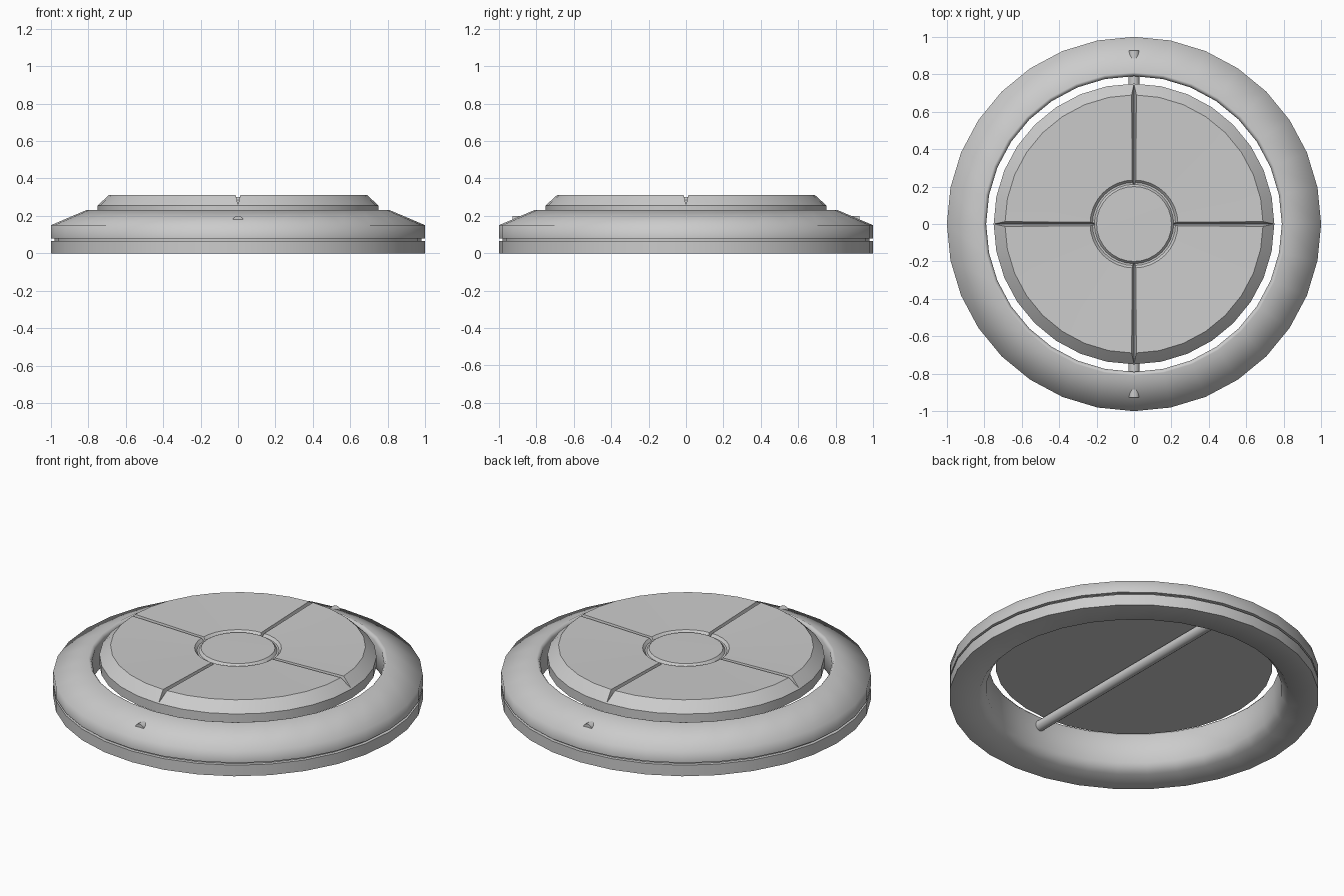
import bpy, bmesh, math
from mathutils import Matrix

if "Cube" in bpy.data.objects:
    bpy.data.objects.remove(bpy.data.objects["Cube"])


def finish(name, bm, angle=None):
    bmesh.ops.recalc_face_normals(bm, faces=bm.faces)
    mesh = bpy.data.meshes.new(name)
    bm.to_mesh(mesh)
    bm.free()
    ob = bpy.data.objects.new(name, mesh)
    bpy.context.collection.objects.link(ob)
    if angle:
        smooth(ob, angle)
    return ob


def smooth(ob, angle):
    bpy.ops.object.select_all(action='DESELECT')
    ob.select_set(True)
    bpy.context.view_layer.objects.active = ob
    bpy.ops.object.shade_smooth_by_angle(angle=math.radians(angle))


def lathe(name, profile, closed=False, steps=32, angle=None):
    bm = bmesh.new()
    vs = [bm.verts.new((0, r, z)) for r, z in profile]
    edges = [bm.edges.new(p) for p in zip(vs, vs[1:])]
    if closed:
        edges.append(bm.edges.new((vs[-1], vs[0])))
    bmesh.ops.spin(bm, geom=vs + edges, cent=(0, 0, 0), axis=(0, 0, 1),
                   angle=math.tau, steps=steps, use_merge=False)
    bmesh.ops.remove_doubles(bm, verts=bm.verts, dist=1e-4)
    return finish(name, bm, angle)


# Outer ring with a thin groove round its side
lathe("outer_ring", [(1, 0), (1, .066), (.98, .066), (.98, .08), (1, .08),
                     (1, .15), (.81, .231), (.8, .229), (.79, .215),
                     (.80, .05), (.84, 0)], closed=True, angle=75)

# Inner disc: shallow dish with a circular groove round the centre boss
disc = lathe("tilting_disc", [(0, .2), (.75, .2), (.75, .255), (.735, .27),
                              (.69, .312), (.235, .30), (.222, .285),
                              (.212, .285), (.2, .30), (0, .302)])

# Four radial V grooves cut into the disc
bm = bmesh.new()
for i in range(4):
    turn = Matrix.Rotation(i * math.pi / 2, 4, 'Z')
    ends = [[bm.verts.new(turn @ bm_co) for bm_co in
             (Matrix.Translation((r, 0, 0)) @ Matrix.Translation(c)).translation
             .to_tuple() and
             [(Matrix.Translation((r, 0, 0)) @ Matrix.Translation(p)).translation
              for p in ((0, -.019, .34), (0, .019, .34), (0, 0, .257))]]
            for r, c in ((.215, (0, 0, 0)), (.8, (0, 0, 0)))]
    a, b = ends
    bm.faces.new(a)
    bm.faces.new(b[::-1])
    for k in range(3):
        j = (k + 1) % 3
        bm.faces.new((a[k], b[k], b[j], a[j]))
cutter = finish("groove_cutter", bm)
cutter.hide_render = True
cutter.hide_set(True)
mod = disc.modifiers.new("grooves", 'BOOLEAN')
mod.operation = 'DIFFERENCE'
mod.solver = 'EXACT'
mod.object = cutter
bpy.context.view_layer.objects.active = disc
bpy.ops.object.modifier_apply(modifier=mod.name)
smooth(disc, 35)
bpy.data.objects.remove(cutter)

# Axle running through the ring beneath the disc
bm = bmesh.new()
bmesh.ops.create_cone(bm, cap_ends=True, segments=16, radius1=.03, radius2=.03,
                      depth=1.856, matrix=Matrix.Translation((0, 0, .17))
                      @ Matrix.Rotation(math.pi / 2, 4, 'X'))
finish("axle", bm, 40)
